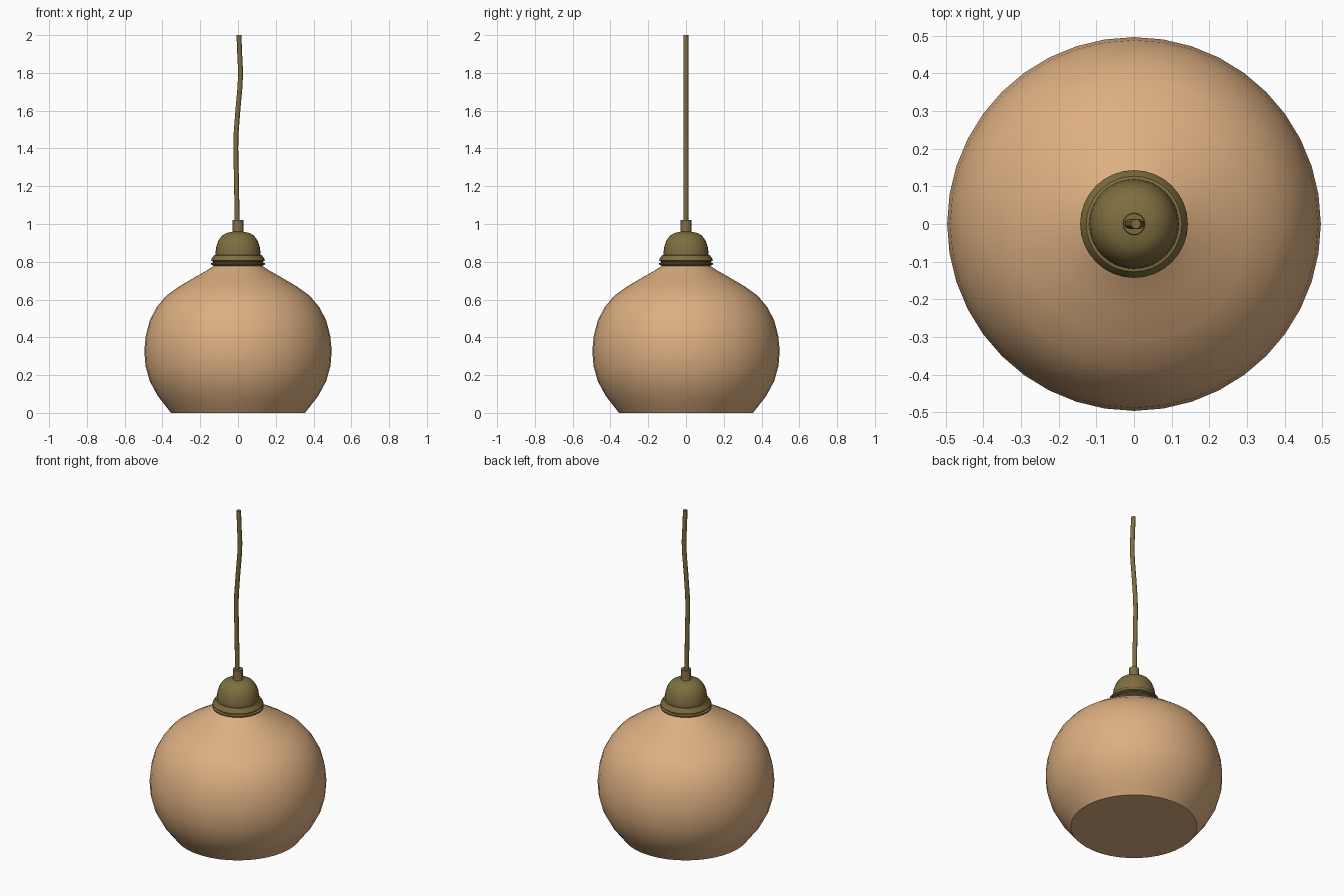
import bpy, bmesh, math

cube = bpy.data.objects.get("Cube")
if cube:
    bpy.data.objects.remove(cube, do_unlink=True)


def material(name, colour):
    mat = bpy.data.materials.new(name)
    mat.use_nodes = True
    mat.diffuse_color = colour
    bsdf = next(n for n in mat.node_tree.nodes if n.type == 'BSDF_PRINCIPLED')
    bsdf.inputs["Base Color"].default_value = colour
    bsdf.inputs["Roughness"].default_value = 0.7
    return mat


def smooth(obj, degrees):
    bpy.ops.object.select_all(action='DESELECT')
    obj.select_set(True)
    bpy.context.view_layer.objects.active = obj
    bpy.ops.object.shade_smooth_by_angle(angle=math.radians(degrees))


def sweep(name, rings, mat, sides, degrees=35):
    """Stack circles given as (x, radius, z) and cap both ends."""
    bm = bmesh.new()
    loops = []
    for x, r, z in rings:
        angles = [2 * math.pi * i / sides for i in range(sides)]
        loops.append([bm.verts.new((x + r * math.cos(a), r * math.sin(a), z)) for a in angles])
    for low, high in zip(loops, loops[1:]):
        for i in range(sides):
            j = (i + 1) % sides
            bm.faces.new((low[i], low[j], high[j], high[i]))
    bm.faces.new(loops[0][::-1])
    bm.faces.new(loops[-1])
    mesh = bpy.data.meshes.new(name)
    bm.to_mesh(mesh)
    bm.free()
    mesh.materials.append(mat)
    obj = bpy.data.objects.new(name, mesh)
    bpy.context.collection.objects.link(obj)
    smooth(obj, degrees)
    return obj


def lathe(name, profile, mat, sides):
    return sweep(name, [(0, r, z) for r, z in profile], mat, sides)


tan = material("tan shade", (0.72, 0.43, 0.22, 1))
brass = material("dark brass", (0.21, 0.155, 0.05, 1))

# Round shade with a flat closed base
lathe("shade", [(0.355, 0), (0.378, 0.03), (0.425, 0.09), (0.468, 0.17), (0.49, 0.25),
                (0.496, 0.33), (0.488, 0.41), (0.467, 0.49), (0.43, 0.56), (0.38, 0.62),
                (0.31, 0.67), (0.225, 0.72), (0.16, 0.757), (0.12, 0.785)], tan, 40)

# Stepped flange that grips the shade
lathe("flange", [(0.115, 0.772), (0.125, 0.776), (0.143, 0.785), (0.143, 0.792),
                 (0.132, 0.796), (0.132, 0.802), (0.143, 0.806), (0.14, 0.815),
                 (0.127, 0.834), (0.11, 0.838)], brass, 32)

# Domed cap
lathe("cap", [(0.119, 0.825), (0.119, 0.85), (0.115, 0.88), (0.104, 0.912),
              (0.085, 0.938), (0.06, 0.953), (0.025, 0.96)], brass, 32)

# Collar and cord
lathe("collar", [(0.033, 0.945), (0.028, 0.965), (0.028, 1.02)], brass, 16)
path = [(-0.004, 1.0), (-0.008, 1.22), (-0.012, 1.4), (-0.01, 1.48), (0.0, 1.61),
        (0.01, 1.72), (0.014, 1.8), (0.009, 1.9), (0.005, 2.0)]
sweep("cord", [(x, 0.013, z) for x, z in path], brass, 12)
